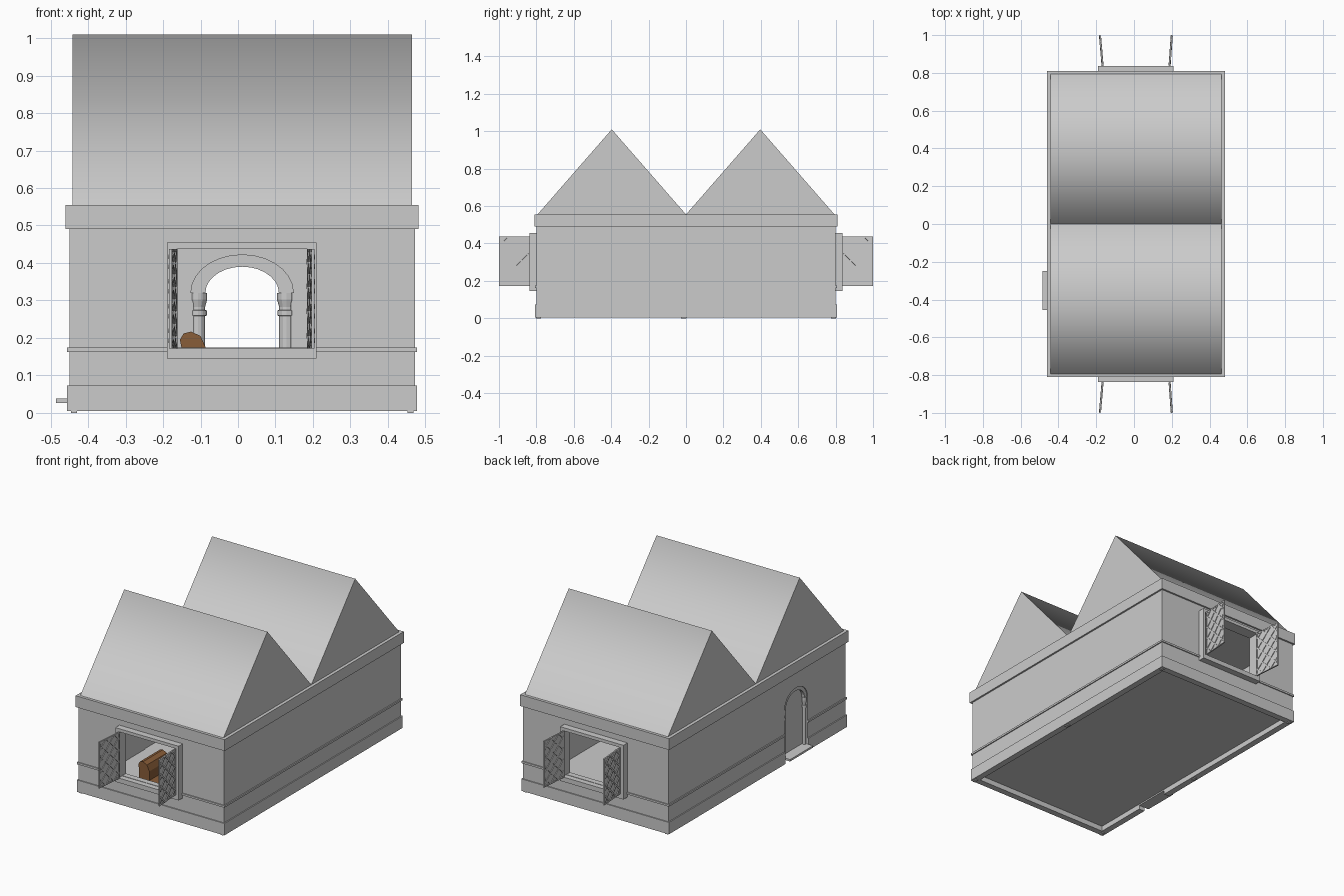
import bpy, bmesh
from math import pi, cos, sin
from mathutils import Matrix, Vector

if "Cube" in bpy.data.objects:
    bpy.data.objects.remove(bpy.data.objects["Cube"])

wood = bpy.data.materials.new("wood")
wood.diffuse_color = (0.25, 0.11, 0.04, 1)
wood.use_nodes = True
wood.node_tree.nodes["Principled BSDF"].inputs["Base Color"].default_value = wood.diffuse_color
X0, X1, CX = -0.45, 0.472, 0.011      # wall faces and centre in x
T = 0.03                              # wall thickness


def finish(bm, name, mat=None):
    bmesh.ops.recalc_face_normals(bm, faces=bm.faces)
    me = bpy.data.meshes.new(name)
    bm.to_mesh(me)
    bm.free()
    ob = bpy.data.objects.new(name, me)
    bpy.context.collection.objects.link(ob)
    if mat:
        me.materials.append(mat)
    return ob


def add_box(bm, lo, hi, M=Matrix()):
    lo, hi = Vector(lo), Vector(hi)
    bmesh.ops.create_cube(bm, size=1, matrix=M @ Matrix.Translation((lo + hi) / 2)
                          @ Matrix.Diagonal((*(hi - lo), 1)))


def boxes(name, items, mat=None):
    bm = bmesh.new()
    for lo, hi in items:
        add_box(bm, lo, hi)
    return finish(bm, name, mat)


def prism(name, pts, axis, lo, hi, mat=None):
    """Extrude a (horizontal, z) outline along x or y."""
    bm = bmesh.new()
    put = (lambda h, z: (lo, h, z)) if axis == 'x' else (lambda h, z: (h, lo, z))
    f = bm.faces.new([bm.verts.new(put(*p)) for p in pts])
    r = bmesh.ops.extrude_face_region(bm, geom=[f])
    d = (hi - lo, 0, 0) if axis == 'x' else (0, hi - lo, 0)
    bmesh.ops.translate(bm, vec=d, verts=[v for v in r['geom'] if isinstance(v, bmesh.types.BMVert)])
    return finish(bm, name, mat)


def ring(name, outer, inner, lo, hi):
    """Rectangular frame in the xz plane; rectangles are (x0, z0, x1, z1)."""
    bm = bmesh.new()
    loops = []
    for (a, b, c, d), y in ((outer, lo), (inner, lo), (inner, hi), (outer, hi)):
        loops.append([bm.verts.new((x, y, z)) for x, z in ((a, b), (c, b), (c, d), (a, d))])
    for k in range(4):
        p, q = loops[k], loops[(k + 1) % 4]
        for i in range(4):
            j = (i + 1) % 4
            bm.faces.new((p[i], p[j], q[j], q[i]))
    return finish(bm, name)


def arc(c, z, rx, rz, n=14):
    return [(c - rx * cos(pi * i / n), z + rz * sin(pi * i / n)) for i in range(n + 1)]


def column(name, x, y, r, z0, z1):
    prof = [(1, z0), (1, z1 - .062), (1.25, z1 - .06), (1.25, z1 - .047), (1, z1 - .045),
            (1, z1 - .038), (1.3, z1 - .018), (1.3, z1)]
    bm = bmesh.new()
    n, rows = 12, []
    for k, z in prof:
        rows.append([bm.verts.new((x + k * r * cos(2 * pi * i / n), y + k * r * sin(2 * pi * i / n), z))
                     for i in range(n)])
    for p, q in zip(rows, rows[1:]):
        for i in range(n):
            j = (i + 1) % n
            bm.faces.new((p[i], p[j], q[j], q[i]))
    bm.faces.new(rows[0])
    bm.faces.new(rows[-1])
    finish(bm, name)


# Walls: end walls with windows, plain right wall, left wall with arched doorway
opening = (-0.17, 0.172, 0.195, 0.437)
for e, nm in ((-1, "front"), (1, "back")):
    ring(nm + "_wall", (X0, 0.005, X1, 0.49), opening, e * 0.8, e * (0.8 - T))
    ring(nm + "_window_frame", (-0.19, 0.145, 0.21, 0.455), opening, e * 0.79, e * 0.837)
YI = 0.8 - T
boxes("right_wall", [((X1 - T, -YI, 0.005), (X1, YI, 0.49))])
DY, DR = -0.352, 0.104
prism("left_wall", [(-YI, 0.005), (DY - DR, 0.005)] + arc(DY, 0.31, DR, 0.09)
      + [(DY + DR, 0.005), (YI, 0.005), (YI, 0.49), (-YI, 0.49)], 'x', X0, X0 + T)

# Plinth and string course, broken at the doorway
for nm, z0, z1, p in (("plinth", 0.005, 0.073, 0.006), ("string_course", 0.163, 0.174, 0.006)):
    a, b = X0 - p, X1 + p
    boxes(nm, [((a, -0.8 - p, z0), (b, -0.8, z1)), ((a, 0.8, z0), (b, 0.8 + p, z1)),
               ((X1, -0.8, z0), (b, 0.8, z1)), ((a, -0.8, z0), (X0, DY - DR, z1)),
               ((a, DY + DR, z0), (X0, 0.8, z1))])
boxes("cornice", [((-0.46, -0.81, 0.49), (0.482, 0.81, 0.555))])
boxes("floor", [((X0 + T, -YI, 0.035), (X1 - T, YI, 0.045))])
boxes("feet", [((x - .008, y - .014, 0), (x + .008, y + .014, 0.006))
               for x in (-0.437, 0.46) for y in (-0.788, -0.012, 0.788)])

# Two gabled roofs with softened ridges and crisp gable edges
for s, nm in ((-1, "front_roof"), (1, "back_roof")):
    bm = bmesh.new()
    a, r, c = [[bm.verts.new((x, s * 0.397 + dy, z)) for x in (-0.442, 0.464)]
               for dy, z in ((-0.397, 0.555), (0, 1.01), (0.397, 0.555))]
    for p, q in ((a, r), (r, c)):
        bm.faces.new((p[0], p[1], q[1], q[0])).smooth = True
    for i in (0, 1):
        f = bm.faces.new((a[i], r[i], c[i]))
        for ed in f.edges:
            ed.smooth = False
    finish(bm, nm)

# Inner partition with an arch on columns
ZS = 0.32
prism("partition", [(X0 + T, 0.045), (CX - 0.13, 0.045)] + arc(CX, ZS, 0.13, 0.095)
      + [(CX + 0.13, 0.045), (X1 - T, 0.045), (X1 - T, 0.49), (X0 + T, 0.49)], 'y', -0.018, 0.018)
prism("partition_arch", arc(CX, ZS, 0.138, 0.103) + arc(CX, ZS, 0.098, 0.07)[::-1], 'y', -0.024, 0.024)
for s, nm in ((-1, "left"), (1, "right")):
    column(nm + "_partition_column", CX + s * 0.118, 0, 0.019, 0.045, ZS)
    column(nm + "_door_column", X0 + 0.014, DY + s * 0.094, 0.01, 0.04, 0.31)

# Door arch moulding, door leaf and step
prism("door_arch", arc(DY, 0.31, DR, 0.09) + arc(DY, 0.31, 0.084, 0.07)[::-1], 'x', X0 + 0.005, X0 + 0.023)
prism("door_leaf", [(DY - DR, 0.04)] + arc(DY, 0.31, DR, 0.09) + [(DY + DR, 0.04)],
      'x', X0 + 0.024, X0 + 0.034)
boxes("door_step", [((-0.485, DY - DR, 0.027), (X0 + T, DY + DR, 0.038))])

# Open lattice shutters, slightly splayed
W, H = 0.167, 0.265
for e, nm in ((-1, "front"), (1, "back")):
    for hx, dx, side in ((-0.166, -0.014, "left"), (0.188, 0.012, "right")):
        u = Vector((dx, e * 0.164, 0)).normalized()
        v = Vector((0, 0, 1))
        M = Matrix((u, v.cross(u), v)).transposed().to_4x4()
        M.translation = (hx, e * 0.834, 0.172)
        bm = bmesh.new()
        add_box(bm, (0, -.0015, 0), (W, .0015, H), M)
        for lo, hi in (((0, 0), (W, .008)), ((0, H - .008), (W, H)),
                       ((0, .008), (.008, H - .008)), ((W - .008, .008), (W, H - .008))):
            add_box(bm, (lo[0], -.004, lo[1]), (hi[0], .004, hi[1]), M)
        for k in (1, -1):
            for i in range(7):
                c = -0.11 + i * 0.066 if k > 0 else 0.045 + i * 0.066
                us = sorted(((0 - c) / k, (H - c) / k))
                u0, u1 = max(0.004, us[0]), min(W - 0.004, us[1])
                if u1 - u0 < 0.012:
                    continue
                um, L = (u0 + u1) / 2, (u1 - u0) * 2 ** .5 / 2 - 0.004
                B = M @ Matrix.Translation((um, 0, k * um + c)) @ Matrix.Rotation(-k * pi / 4, 4, 'Y')
                add_box(bm, (-L, -.0055, -.004), (L, .0055, .004), B)
        finish(bm, nm + "_" + side + "_shutter")

# Wooden furniture in the front room: roll-back seat, table and side bench
prism("seat", [(-0.15, 0.045), (-0.15, 0.17), (-0.155, 0.195), (-0.145, 0.212), (-0.125, 0.217),
               (-0.1, 0.205), (-0.085, 0.172), (-0.085, 0.12), (-0.02, 0.115), (-0.02, 0.045)],
      'y', -0.68, -0.5, wood)


def table(name, x0, x1, y0, y1, h):
    t = 0.014
    boxes(name, [((x0, y0, h - t), (x1, y1, h))] + [
        ((x, y, 0.045), (x + t, y + t, h - t)) for x in (x0, x1 - t) for y in (y0, y1 - t)], wood)


table("table", 0.0, 0.14, -0.7, -0.48, 0.14)
table("bench", 0.31, 0.43, -0.58, -0.18, 0.11)
